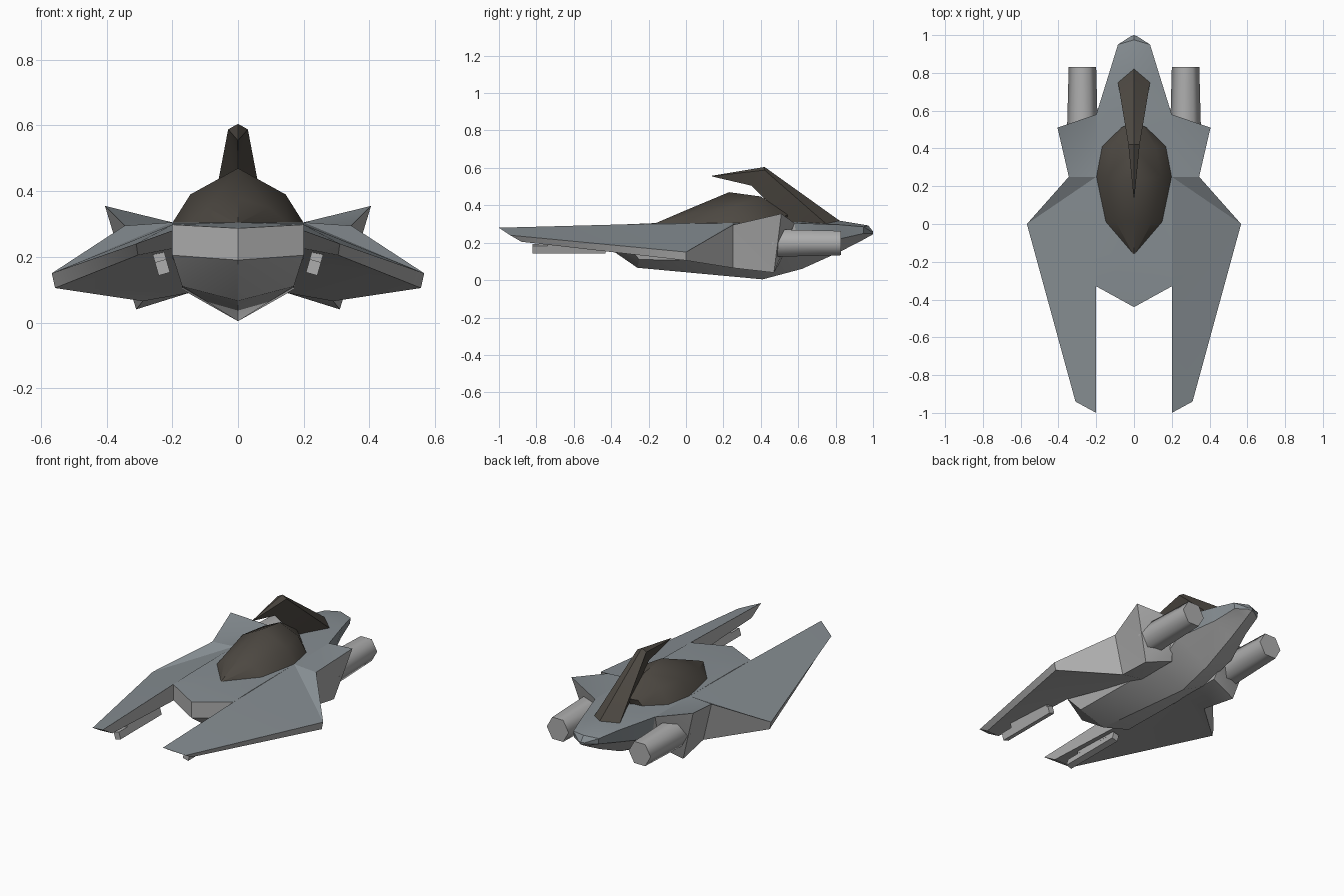
import bpy, bmesh, math
from mathutils import Matrix

cube = bpy.data.objects.get("Cube")
if cube:
    bpy.data.objects.remove(cube)


def material(name, rgb):
    m = bpy.data.materials.new(name)
    m.use_nodes = True
    m.diffuse_color = (*rgb, 1)
    m.node_tree.nodes["Principled BSDF"].inputs["Base Color"].default_value = (*rgb, 1)
    return m


GREY = material("plain_grey", (0.42, 0.42, 0.42))
BLUE = material("blue_grey", (0.24, 0.27, 0.29))
DARK = material("dark_bronze", (0.075, 0.066, 0.055))


def finish(name, bm, mats, rule=None, mirror=False, angle=25):
    """Clean the mesh, colour faces by a rule and make the object."""
    bmesh.ops.remove_doubles(bm, verts=bm.verts, dist=0.0005)
    bmesh.ops.triangulate(bm, faces=bm.faces)
    bmesh.ops.recalc_face_normals(bm, faces=bm.faces)
    bm.normal_update()
    for f in bm.faces:
        f.material_index = 1 if rule and rule(f) else 0
    mesh = bpy.data.meshes.new(name)
    bm.to_mesh(mesh)
    bm.free()
    for m in mats:
        mesh.materials.append(m)
    ob = bpy.data.objects.new(name, mesh)
    bpy.context.collection.objects.link(ob)
    if mirror:
        ob.modifiers.new("Mirror", "MIRROR").use_axis[0] = True
    bpy.ops.object.select_all(action="DESELECT")
    ob.select_set(True)
    bpy.context.view_layer.objects.active = ob
    bpy.ops.object.shade_smooth_by_angle(angle=math.radians(angle))
    return ob


def loft(name, sections, mats, rule=None, angle=25):
    """Join symmetric sections, each given as its +x half from top to bottom."""
    bm = bmesh.new()
    rings = []
    for half in sections:
        other = [(-x, y, z) for x, y, z in reversed(half) if x > 0]
        rings.append([bm.verts.new(p) for p in half + other])
    n = len(rings[0])
    for a, b in zip(rings, rings[1:]):
        for i in range(n):
            j = (i + 1) % n
            bm.faces.new((a[i], a[j], b[j], b[i]))
    bm.faces.new(rings[0])
    bm.faces.new(rings[-1])
    return finish(name, bm, mats, rule, angle=angle)


def top_side(f):
    c = f.calc_center_median()
    return f.normal.z > 0.3 or (c.y > 0.6 and f.normal.z > -0.4)


# Central hull with V keel: top centre, top edge, lower edge, keel
loft("hull", [
    [(0, -.44, .287), (.2, -.33, .298), (.2, -.33, .205), (0, -.44, .19)],
    [(0, -.16, .305), (.2, -.16, .303), (.17, -.25, .11), (0, -.26, .066)],
    [(0, .40, .31), (.2, .25, .305), (.17, .41, .10), (0, .41, .004)],
    [(0, .62, .312), (.2, .58, .305), (.19, .60, .18), (0, .62, .06)],
    [(0, .82, .318), (.125, .82, .296), (.11, .82, .22), (0, .82, .15)],
    [(0, .975, .292), (.085, .95, .285), (.08, .95, .25), (0, .95, .217)],
    [(0, 1, .26), (.02, .992, .258), (.02, .99, .25), (0, 1, .245)],
], [GREY, BLUE], top_side)

# Wings: matching upper and lower outlines
upper = [(.2, -1, .28), (.31, -.94, .24), (.567, 0, .15), (.345, .25, .295),
         (.405, .51, .355), (.2, .58, .305), (.2, .25, .305), (.2, -.33, .298)]
lower = [(.2, -.91, .225), (.305, -.88, .205), (.557, 0, .105), (.29, .25, .065),
         (.31, .47, .04), (.15, .5, .09), (.15, .25, .09), (.2, -.33, .2)]
bm = bmesh.new()
up = [bm.verts.new(p) for p in upper]
low = [bm.verts.new(p) for p in lower]
for tri in ((0, 1, 7), (1, 2, 7), (2, 6, 7), (2, 3, 6), (3, 5, 6), (3, 4, 5)):
    bm.faces.new([up[i] for i in tri])
    bm.faces.new([low[i] for i in reversed(tri)])
for i in range(8):
    j = (i + 1) % 8
    bm.faces.new((up[i], low[i], low[j], up[j]))
finish("wings", bm, [GREY, BLUE], lambda f: f.normal.z > 0.3, mirror=True)

# Cockpit canopy: crest, shoulder, base
tip = (0, -.165, .303)
loft("canopy", [
    [tip, (.002, -.165, .302), (.003, -.165, .3), (0, -.165, .298)],
    [(0, .01, .378), (.095, .01, .35), (.15, .01, .302), (0, .01, .29)],
    [(0, .23, .47), (.145, .25, .39), (.2, .25, .303), (0, .25, .29)],
    [(0, .40, .447), (.115, .41, .39), (.17, .41, .303), (0, .41, .29)],
    [(0, .55, .35), (.045, .52, .34), (.07, .51, .303), (0, .52, .29)],
], [DARK], angle=35)

# Swept tail fin that hooks forward: ridge, side edge, underside
loft("tail_fin", [
    [(0, .14, .558), (.002, .14, .556), (0, .14, .554)],
    [(0, .42, .605), (.03, .42, .588), (0, .35, .505)],
    [(0, .825, .315), (.085, .75, .3), (0, .56, .298)],
], [DARK], angle=15)

# Six-sided engines
bm = bmesh.new()
place = (Matrix.Translation((.273, .645, .198)) @ Matrix.Rotation(-math.pi / 2, 4, "X")
         @ Matrix.Rotation(math.pi / 6, 4, "Z"))
bmesh.ops.create_cone(bm, cap_ends=True, segments=6, radius1=.085, radius2=.075,
                      depth=.37, matrix=place)
for v in bm.verts:  # keep a corner at the very top
    v.co.x = .273 + (v.co.x - .273) * 0.97
finish("engines", bm, [GREY], mirror=True, angle=62)


# Tilted guns under the prongs, each with a short mount
def tilted_box(name, centre, size):
    b = bmesh.new()
    m = (Matrix.Translation(centre) @ Matrix.Rotation(math.radians(-16), 4, "Y")
         @ Matrix.Diagonal((*size, 1)))
    m = m if (m @ Matrix.Translation((0, 0, 1))).translation.x > centre[0] else (
        Matrix.Translation(centre) @ Matrix.Rotation(math.radians(16), 4, "Y")
        @ Matrix.Diagonal((*size, 1)))
    bmesh.ops.create_cube(b, size=1, matrix=m)
    finish(name, b, [GREY], mirror=True)


tilted_box("gun_barrels", (.23, -.625, .168), (.036, .39, .042))
tilted_box("gun_mounts", (.239, -.59, .2), (.036, .30, .03))
